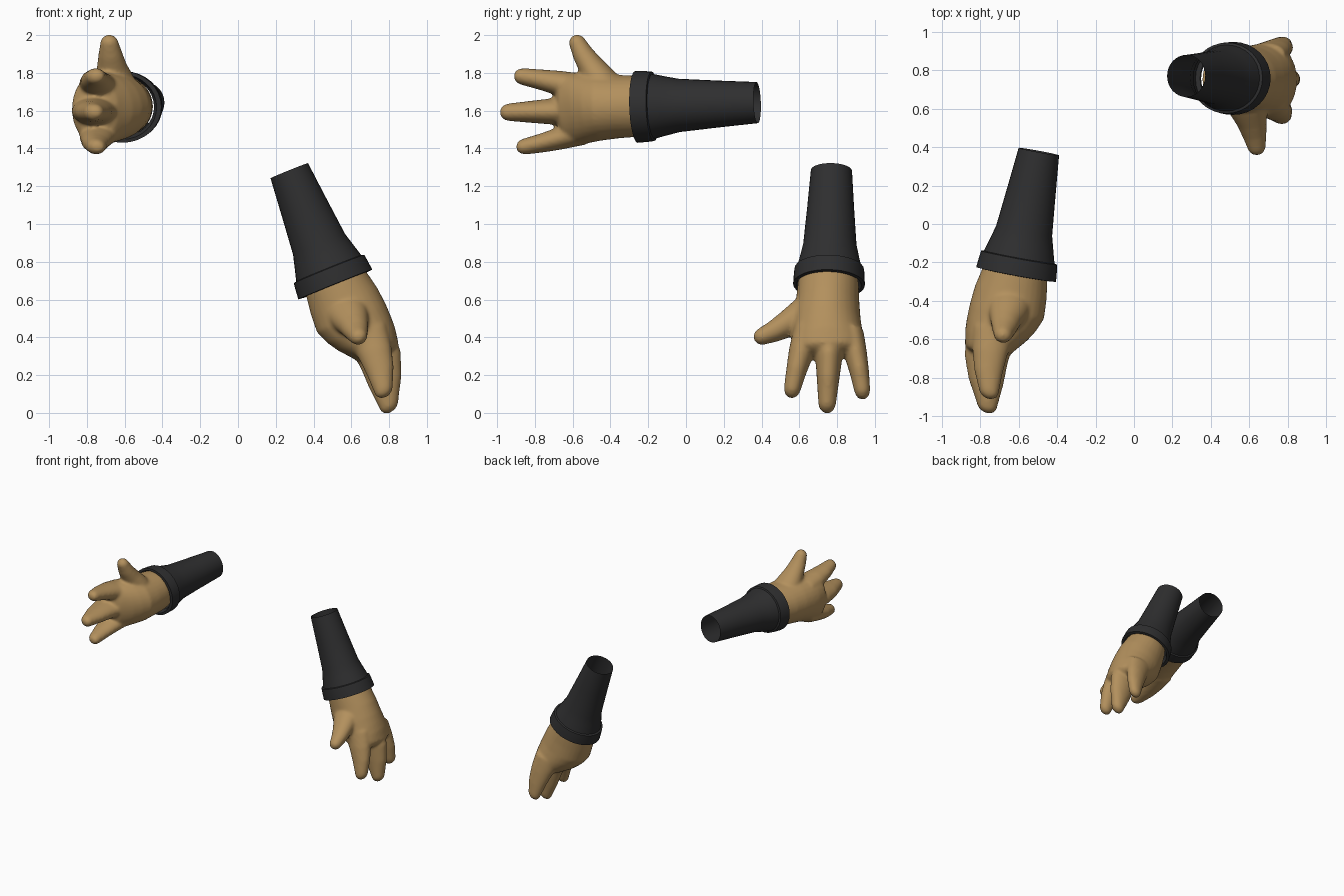
import bpy, bmesh, math
from mathutils import Vector, Matrix

if "Cube" in bpy.data.objects:
    bpy.data.objects.remove(bpy.data.objects["Cube"])


def material(name, rgb):
    m = bpy.data.materials.new(name)
    m.diffuse_color = (*rgb, 1)
    m.use_nodes = True
    m.node_tree.nodes["Principled BSDF"].inputs["Base Color"].default_value = m.diffuse_color
    return m


SKIN = material("tan skin", (0.45, 0.28, 0.11))
CLOTH = material("charcoal cloth", (0.028, 0.028, 0.029))


def tube(bm, rings, frame, cap=0.0, sides=32, closed=True):
    """Loft ellipses. Ring: (along, toward thumb, toward back of hand, half width, half depth)."""
    pts = [Vector(r[:3]) for r in rings]
    rows = []
    for i, r in enumerate(rings):
        d = pts[min(i + 1, len(pts) - 1)] - pts[max(i - 1, 0)]
        d.z = 0
        d.normalize()
        rows.append((pts[i], d, r[3], r[4]))
    if cap:  # rounded tip
        p, d, w, h = rows[-1]
        slope = (pts[-1] - pts[-2]).normalized()
        for deg in (25, 45, 62, 76, 86):
            a = math.radians(deg)
            rows.append((p + slope * cap * math.sin(a), d, w * math.cos(a), h * math.cos(a)))
    loops = []
    for p, d, w, h in rows:
        side = Vector((-d.y, d.x, 0))
        loop = []
        for k in range(sides):
            a = 2 * math.pi * k / sides
            loop.append(bm.verts.new(frame @ (p + side * w * math.cos(a) + Vector((0, 0, h * math.sin(a))))))
        loops.append(loop)
    for a, b in zip(loops, loops[1:]):
        for k in range(sides):
            j = (k + 1) % sides
            bm.faces.new((a[k], a[j], b[j], b[k]))
    if closed:
        bm.faces.new(loops[0])
        bm.faces.new(loops[-1])


def finish(bm, name, mat):
    bmesh.ops.recalc_face_normals(bm, faces=bm.faces)
    me = bpy.data.meshes.new(name)
    bm.to_mesh(me)
    bm.free()
    me.materials.append(mat)
    ob = bpy.data.objects.new(name, me)
    bpy.context.collection.objects.link(ob)
    return ob


PALM = [(-0.06, 0, 0.005, 0.15, 0.155), (0.0, 0.003, 0.006, 0.162, 0.172),
        (0.10, 0.005, 0.01, 0.168, 0.19), (0.20, 0.008, 0.012, 0.18, 0.197),
        (0.27, 0.006, 0.027, 0.187, 0.183), (0.33, 0.002, 0.045, 0.192, 0.163),
        (0.38, 0.0, 0.062, 0.194, 0.137)]
THUMB = [(0.13, 0.06, 0.0, 0.10, 0.12), (0.19, 0.15, 0.005, 0.085, 0.105),
         (0.24, 0.225, 0.01, 0.068, 0.08), (0.28, 0.29, 0.01, 0.056, 0.064),
         (0.306, 0.345, 0.01, 0.046, 0.05)]
FINGERS = [
    [(0.30, 0.115, 0.06, 0.07, 0.11), (0.42, 0.14, 0.06, 0.066, 0.092),
     (0.52, 0.163, 0.05, 0.054, 0.075), (0.61, 0.182, 0.03, 0.045, 0.054)],
    [(0.30, -0.005, 0.07, 0.08, 0.13), (0.46, -0.008, 0.073, 0.07, 0.115),
     (0.58, -0.006, 0.052, 0.058, 0.092), (0.69, -0.004, 0.026, 0.047, 0.056)],
    [(0.30, -0.125, 0.06, 0.065, 0.11), (0.42, -0.15, 0.06, 0.06, 0.092),
     (0.52, -0.172, 0.05, 0.051, 0.075), (0.61, -0.188, 0.03, 0.043, 0.054)],
]
# distance along arm, half width, half depth
SLEEVE = [(-0.65, 0.109, 0.107), (-0.44, 0.124, 0.127), (-0.23, 0.141, 0.148),
          (-0.16, 0.156, 0.167), (-0.092, 0.172, 0.186), (-0.088, 0.184, 0.201),
          (-0.06, 0.187, 0.205), (0.0, 0.190, 0.211), (0.002, 0.172, 0.186),
          (-0.035, 0.155, 0.165)]


def arm(side, origin, along, thumb, mirror):
    u = Vector(along).normalized()
    t = Vector(thumb)
    t = (t - u * t.dot(u)).normalized()
    n = u.cross(t) * mirror
    frame = Matrix.Translation(origin) @ Matrix((u, t, n)).transposed().to_4x4()

    # hand: palm, thumb and fingers fused into one smooth skin
    bm = bmesh.new()
    tube(bm, PALM, frame, cap=0.07)
    tube(bm, THUMB, frame, cap=0.05)
    for f in FINGERS:
        tube(bm, f, frame, cap=0.05)
    hand = finish(bm, side + "_hand", SKIN)
    fuse = hand.modifiers.new("fuse", 'REMESH')
    fuse.mode = 'VOXEL'
    fuse.voxel_size = 0.011
    fuse.use_smooth_shade = True
    soft = hand.modifiers.new("soften", 'SMOOTH')
    soft.factor = 0.5
    soft.iterations = 7

    # sleeve with a raised cuff, open at the elbow
    bm = bmesh.new()
    tube_rings = [(s, 0, 0, w, h) for s, w, h in SLEEVE]
    loops_before = len(bm.verts)
    sides = 32
    rows = []
    for s, _, _, w, h in tube_rings:
        rows.append([bm.verts.new(frame @ Vector((s, w * math.cos(2 * math.pi * k / sides),
                                                  h * math.sin(2 * math.pi * k / sides))))
                     for k in range(sides)])
    for a, b in zip(rows, rows[1:]):
        for k in range(sides):
            j = (k + 1) % sides
            bm.faces.new((a[k], a[j], b[j], b[k]))
    sleeve = finish(bm, side + "_sleeve", CLOTH)
    bpy.ops.object.select_all(action='DESELECT')
    sleeve.select_set(True)
    bpy.context.view_layer.objects.active = sleeve
    bpy.ops.object.shade_smooth_by_angle(angle=math.radians(35))


# raised arm reaching forward, and lowered arm hanging down
arm("right", (-0.613, -0.262, 1.62), (-0.182, -0.983, -0.035), (0, 0, 1), 1)
arm("left", (0.515, 0.757, 0.68), (0.375, -0.02, -0.927), (0, -1, 0), -1)
